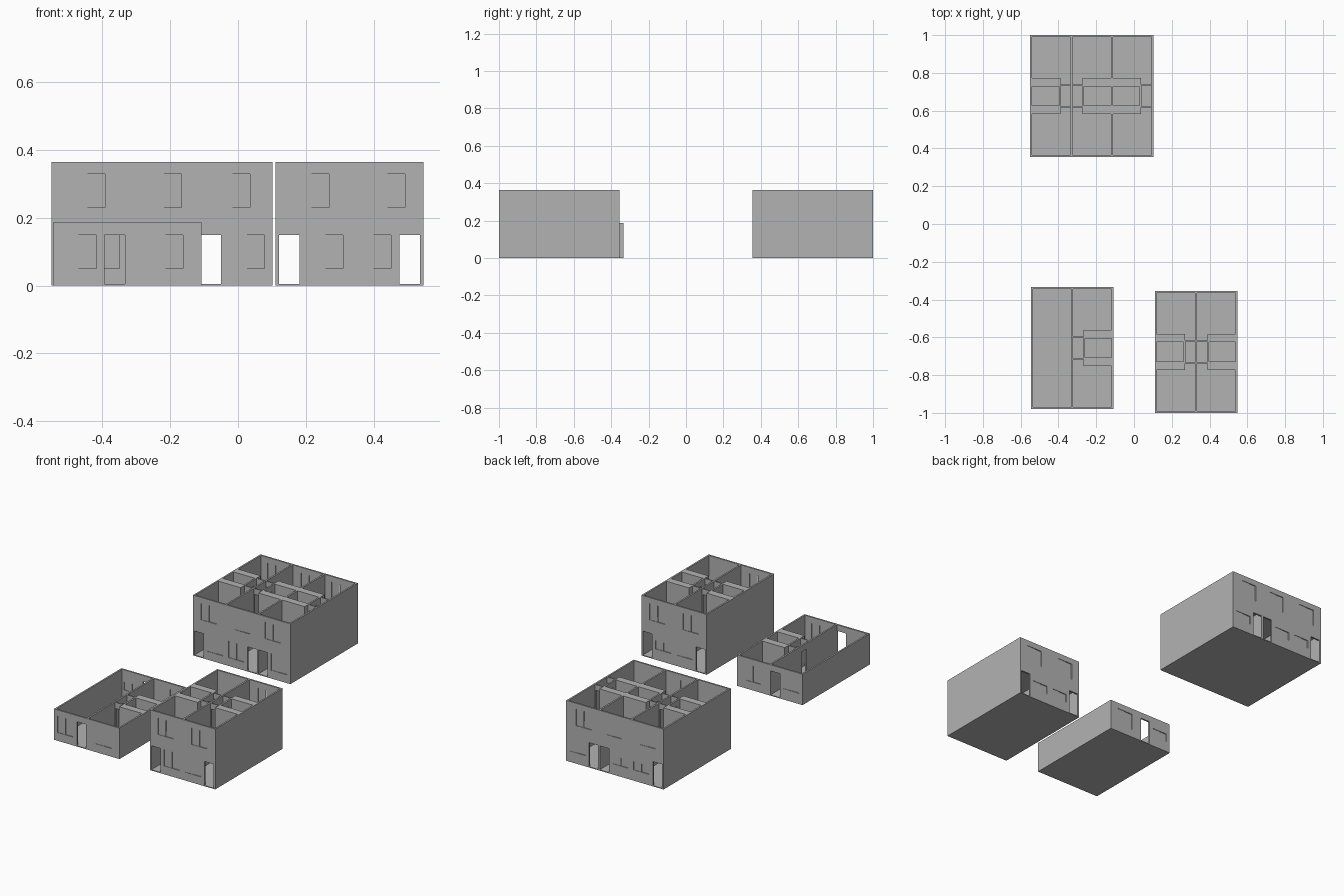
import bpy
import bmesh
from mathutils import Matrix, Vector

old = bpy.data.objects.get("Cube")
if old:
    bpy.data.objects.remove(old, do_unlink=True)

WALL = 0.01       # wall thickness
ROOM = 0.204      # inner width of one dwelling
DEPTH = 0.645     # front to back
STOREY = 0.18     # floor to floor
BASE = 0.005      # floor slab
PITCH = ROOM + WALL

grey = bpy.data.materials.new("plaster_grey")
grey.use_nodes = True
COLOUR = (0.45, 0.45, 0.45, 1)
grey.diffuse_color = COLOUR
grey.node_tree.nodes["Principled BSDF"].inputs["Base Color"].default_value = COLOUR


def add_box(bm, x, y, z):
    """Box from three (low, high) ranges."""
    size = Vector([r[1] - r[0] for r in (x, y, z)])
    mid = Vector([sum(r) / 2 for r in (x, y, z)])
    scale = Matrix.Diagonal(size).to_4x4()
    bmesh.ops.create_cube(bm, size=1, matrix=Matrix.Translation(mid) @ scale)


def make_object(name, bm):
    mesh = bpy.data.meshes.new(name)
    bm.to_mesh(mesh)
    bm.free()
    mesh.materials.append(grey)
    obj = bpy.data.objects.new(name, mesh)
    bpy.context.collection.objects.link(obj)
    return obj


class Building:
    def __init__(self, name, x0, y0, units, height):
        self.name, self.x0, self.y0, self.height = name, x0, y0, height
        self.width = units * PITCH + WALL
        self.cuts, self.panes = bmesh.new(), bmesh.new()

    def place(self, unit, mirrored, u):
        """Range across a dwelling, measured from its entrance side."""
        start = self.x0 + WALL + unit * PITCH
        if mirrored:
            return (start + ROOM - u[1], start + ROOM - u[0])
        return (start + u[0], start + u[1])

    def cut(self, unit, mirrored, u, y, z):
        add_box(self.cuts, self.place(unit, mirrored, u),
                (self.y0 + y[0], self.y0 + y[1]), z)

    def opening(self, unit, mirrored, u, z, back):
        y = (DEPTH - WALL - 0.004, DEPTH + 0.01) if back else (-0.01, WALL + 0.004)
        self.cut(unit, mirrored, u, y, z)

    def window(self, unit, mirrored, u, z, back):
        """Opening with two sliding panes at staggered depth."""
        self.opening(unit, mirrored, u, z, back)
        a, b = self.place(unit, mirrored, u)
        mid = (a + b) / 2
        for x, inset in (((a, mid), 0.0025), ((mid, b), 0.0055)):
            if back:
                inset += DEPTH - WALL
            add_box(self.panes, x, (self.y0 + inset, self.y0 + inset + 0.002), z)

    def ground_dwelling(self, unit, mirrored, ceiling):
        """Open room with aligned doors and a window on each side."""
        self.cut(unit, mirrored, (0, ROOM), (WALL, DEPTH - WALL), (BASE, ceiling))
        for back in (False, True):
            self.opening(unit, mirrored, (0.001, 0.062), (BASE, 0.15), back)
        self.window(unit, mirrored, (0.086, 0.19), (0.05, 0.15), False)
        self.window(unit, mirrored, (0.086, 0.19), (0.065, 0.115), True)

    def bedroom_dwelling(self, unit, mirrored, floor):
        """Front and back bedrooms around a bathroom and a hall."""
        z = (floor, self.height + 0.02)
        door = (floor, floor + 0.145)
        rooms = [
            ((0, ROOM), (WALL, 0.228)), ((0.15, ROOM), (0.2, 0.262)),
            ((0, ROOM), (0.418, DEPTH - WALL)), ((0.15, ROOM), (0.384, 0.45)),
            ((0, 0.142), (0.272, 0.374)), ((0.152, ROOM), (0.268, 0.378)),
        ]
        for u, y in rooms:
            self.cut(unit, mirrored, u, y, z)
        doorways = [
            ((0.157, 0.199), (0.25, 0.28)), ((0.157, 0.199), (0.37, 0.39)),
            ((0.135, 0.16), (0.3, 0.345)),
        ]
        for u, y in doorways:
            self.cut(unit, mirrored, u, y, door)
        for back in (False, True):
            self.window(unit, mirrored, (0.045, 0.148), (floor + 0.045, floor + 0.145), back)

    def build(self):
        bm = bmesh.new()
        add_box(bm, (self.x0, self.x0 + self.width),
                (self.y0, self.y0 + DEPTH), (0, self.height))
        walls = make_object(self.name + "_walls", bm)
        cutter = make_object(self.name + "_cutter", self.cuts)
        cutter.hide_render = True
        mod = walls.modifiers.new("rooms_and_openings", 'BOOLEAN')
        mod.operation, mod.solver = 'DIFFERENCE', 'EXACT'
        mod.use_self = True
        mod.object = cutter
        # Bake the cut walls and drop the cutter
        graph = bpy.context.evaluated_depsgraph_get()
        baked = bpy.data.meshes.new_from_object(walls.evaluated_get(graph))
        walls.modifiers.clear()
        walls.data = baked
        bpy.data.objects.remove(cutter, do_unlink=True)
        make_object(self.name + "_window_panes", self.panes)


# Two-storey terraces: one of three dwellings, one of two
UPPER = BASE + STOREY
TALL = 0.365
for name, x0, y0, units in (("terrace_of_three", -0.55, 0.355, 3),
                            ("terrace_of_two", 0.11, -1.0, 2)):
    house = Building(name, x0, y0, units, TALL)
    for i in range(units):
        mirrored = i % 2 == 1
        house.ground_dwelling(i, mirrored, STOREY)
        house.bedroom_dwelling(i, mirrored, UPPER)
    house.build()

# Single-storey bungalow: living room beside the bedrooms
bungalow = Building("bungalow", -0.546, -0.979, 2, 0.187)
bungalow.ground_dwelling(0, True, 0.22)
bungalow.bedroom_dwelling(1, True, BASE)
bungalow.cut(1, True, (ROOM - 0.01, PITCH + 0.01), (0.3, 0.345), (BASE, 0.15))
bungalow.build()
